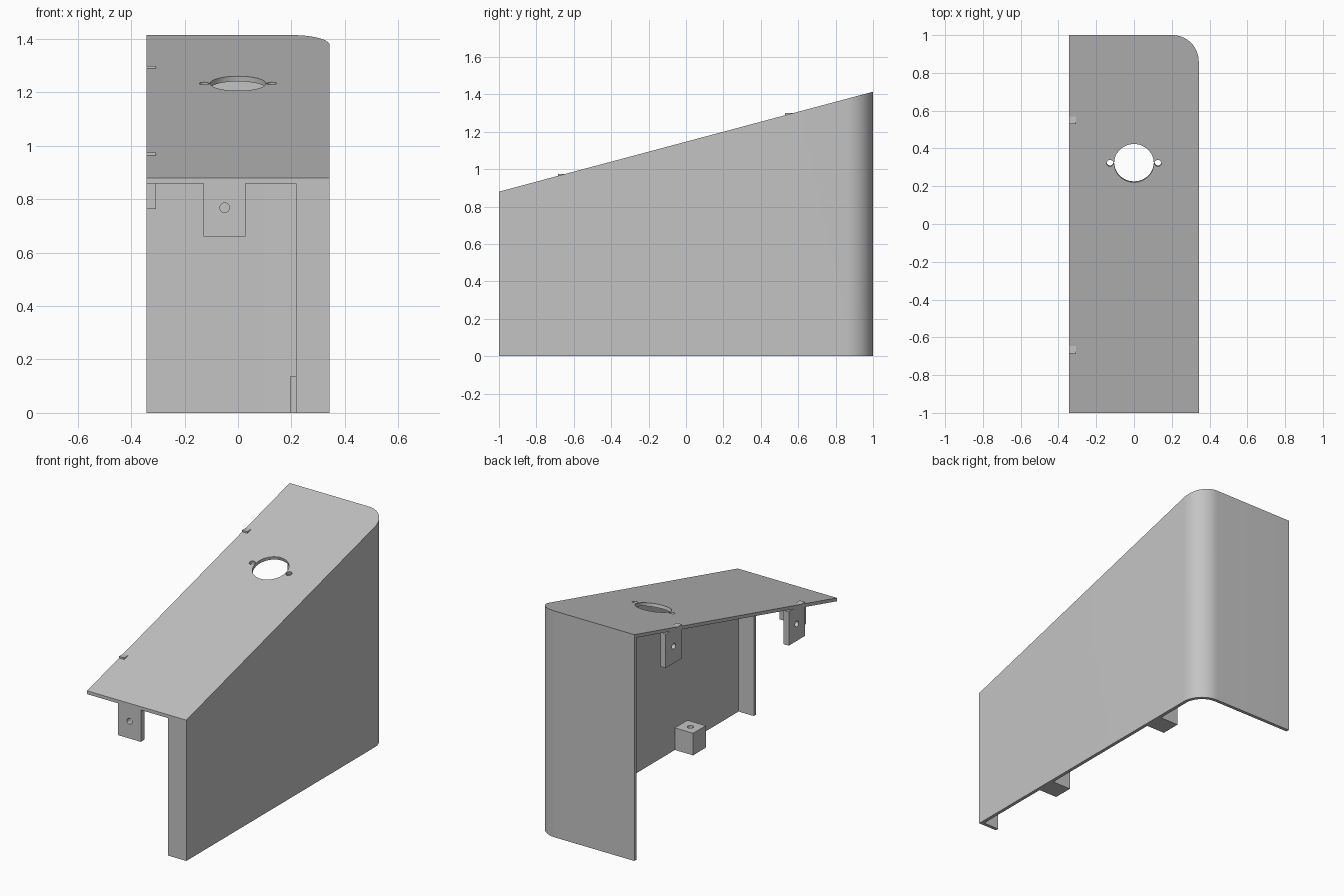
import bpy, bmesh
from math import sin, cos, pi, atan
from mathutils import Matrix

if "Cube" in bpy.data.objects:
    bpy.data.objects.remove(bpy.data.objects["Cube"], do_unlink=True)

HALF_W, WALL, RADIUS = 0.343, 0.021, 0.14
FRONT_Z, BACK_Z = 0.88, 1.414
SLOPE = (BACK_Z - FRONT_Z) / 2

grey = bpy.data.materials.new("plain grey")
grey.use_nodes = True
colour = (0.55, 0.55, 0.55, 1)
grey.diffuse_color = colour
grey.node_tree.nodes["Principled BSDF"].inputs["Base Color"].default_value = colour


def roof(y):
    return FRONT_Z + SLOPE * (y + 1)


def underside(y):
    return roof(y) - WALL


def finish(name, bm):
    bmesh.ops.recalc_face_normals(bm, faces=bm.faces)
    mesh = bpy.data.meshes.new(name)
    bm.to_mesh(mesh)
    bm.free()
    mesh.materials.append(grey)
    obj = bpy.data.objects.new(name, mesh)
    bpy.context.collection.objects.link(obj)
    return obj


def prism(name, outline, bottom, top):
    """Upright prism whose top height is a function of y."""
    bm = bmesh.new()
    low = [bm.verts.new((x, y, bottom)) for x, y in outline]
    high = [bm.verts.new((x, y, top(y))) for x, y in outline]
    bm.faces.new(low)
    bm.faces.new(high)
    n = len(outline)
    for i in range(n):
        j = (i + 1) % n
        bm.faces.new((low[i], low[j], high[j], high[i]))
    return finish(name, bm)


def box(name, x0, x1, y0, y1, bottom, top):
    return prism(name, [(x0, y0), (x1, y0), (x1, y1), (x0, y1)], bottom, top)


def drill(obj, centre, radius, depth, axis, tilt=0):
    angle = {"x": (pi / 2, "Y"), "y": (pi / 2, "X"), "z": (tilt, "X")}[axis]
    bm = bmesh.new()
    bmesh.ops.create_cone(
        bm, cap_ends=True, segments=48, radius1=radius, radius2=radius, depth=depth,
        matrix=Matrix.Translation(centre) @ Matrix.Rotation(angle[0], 4, angle[1]))
    cut(obj, finish("hole_cutter", bm))


def cut(obj, cutter):
    cutter.hide_render = True
    mod = obj.modifiers.new("cut", "BOOLEAN")
    mod.operation = "DIFFERENCE"
    mod.solver = "EXACT"
    mod.object = cutter
    bpy.context.view_layer.objects.active = obj
    bpy.ops.object.modifier_apply(modifier=mod.name)
    bpy.data.objects.remove(cutter, do_unlink=True)


def corner(radius):
    """Rounded back corner, running from the side wall to the back wall."""
    cx, cy, steps = HALF_W - RADIUS, 1 - RADIUS, 16
    return [(cx + radius * cos(i * pi / 2 / steps), cy + radius * sin(i * pi / 2 / steps))
            for i in range(steps + 1)]


# Shell: sloped roof, side wall, back wall and front flange
shell = prism("housing_shell",
              [(-HALF_W, -1), (HALF_W, -1)] + corner(RADIUS) + [(-HALF_W, 1)], 0, roof)
inner = HALF_W - WALL
cavity = prism("cavity_cutter",
               [(-0.6, -1.2), (0.217, -1.2), (0.217, WALL - 1), (inner, WALL - 1)]
               + corner(RADIUS - WALL) + [(-0.6, 1 - WALL)], -0.2, underside)
cut(shell, cavity)

# Round opening with a screw hole on each side, square to the roof
for x, radius in ((0, 0.105), (-0.127, 0.018), (0.127, 0.018)):
    drill(shell, (x, 0.322, roof(0.322)), radius, 0.15, "z", atan(SLOPE))

# Front mounting tab
front_tab = box("front_tab", -0.13, 0.028, -1, -0.965, 0.66, underside)
drill(front_tab, (-0.05, -0.98, 0.768), 0.018, 0.2, "y")

# Side mounting tabs, whose flat tops poke through the roof
for name, y in (("front_side_tab", -0.685), ("back_side_tab", 0.53)):
    top = roof(y + 0.04)
    tab = box(name, -HALF_W, -0.307, y, y + 0.16, top - 0.212, lambda _: top)
    drill(tab, (-0.325, y + 0.08, top - 0.106), 0.018, 0.2, "x")

# Screw blocks at the foot of the side wall
for name, y in (("front_screw_block", -0.475), ("back_screw_block", 0.505)):
    block = box(name, 0.196, inner, y, y + 0.125, 0, lambda _: 0.138)
    drill(block, (0.258, y + 0.0625, 0.138), 0.018, 0.18, "z")

# Smooth the rounded surfaces and keep the edges sharp
bpy.ops.object.select_all(action="DESELECT")
for obj in bpy.context.collection.objects:
    if obj.type == "MESH" and grey.name in obj.data.materials:
        obj.select_set(True)
        bpy.context.view_layer.objects.active = obj
bpy.ops.object.shade_smooth_by_angle()
